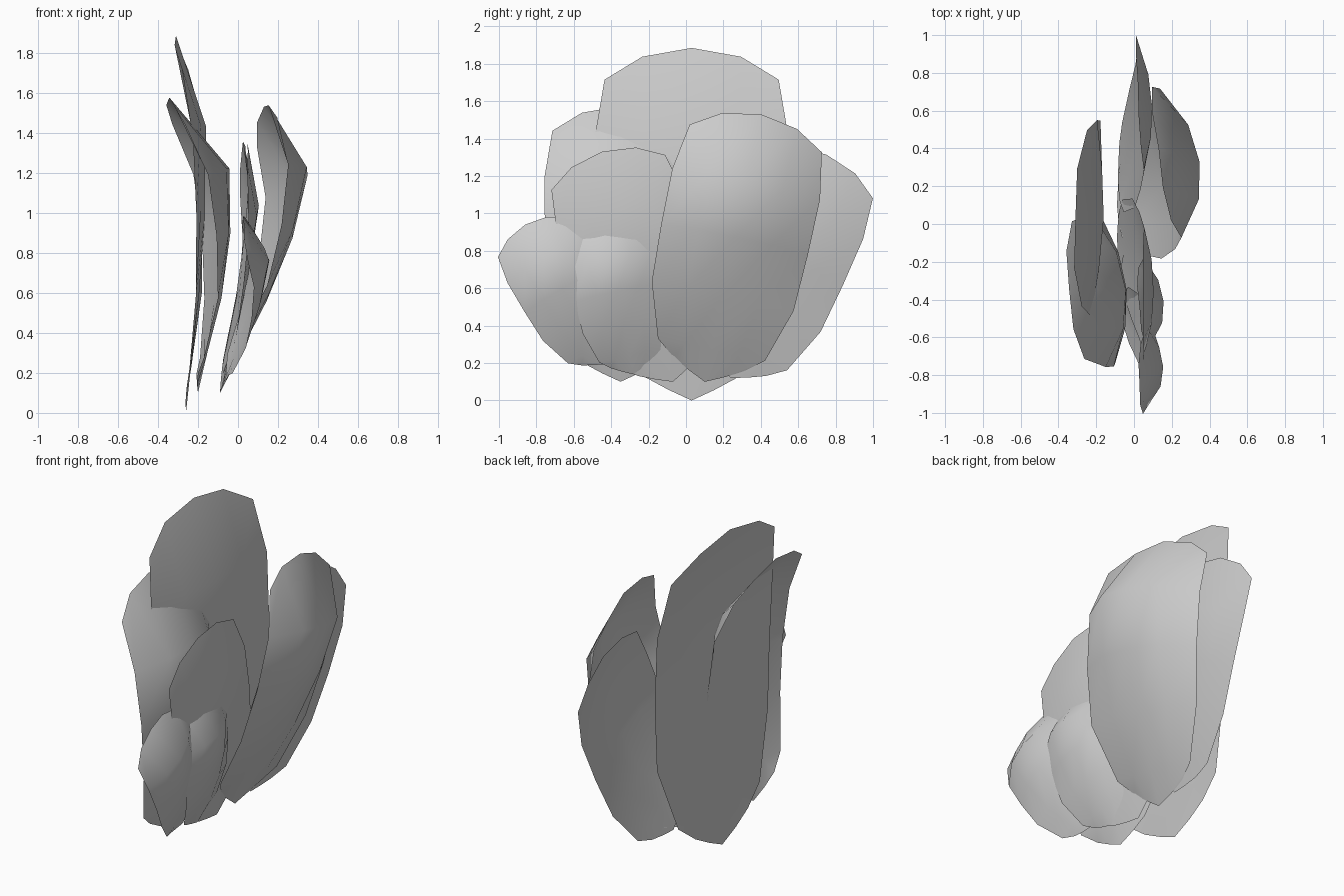
import bpy, bmesh
from mathutils import Vector

if "Cube" in bpy.data.objects:
    bpy.data.objects.remove(bpy.data.objects["Cube"])

# Shared petal template, per row: (t centre, t mid, t edge), half width, bulge at (centre, mid, edge)
ROWS = [
    ((0.0, 0.03, 0.065), 0.13, (0.0, 0.0, 0.02)),
    ((0.12, 0.12, 0.12), 0.20, (0.22, 0.20, 0.14)),
    ((0.32, 0.32, 0.32), 0.265, (0.60, 0.55, 0.42)),
    ((0.54, 0.54, 0.53), 0.274, (0.90, 0.80, 0.50)),
    ((0.76, 0.76, 0.74), 0.276, (1.0, 0.88, 0.45)),
    ((1.0, 0.975, 0.91), 0.247, (0.0, 0.0, 0.13)),
]
CROWN = (0, 0.14, 0.247)


def petal(name, base, tip, bulge, yaw=0.0, flat=0.0):
    """Cupped thin petal from base to tip, bulging towards +x; yaw turns it, flat opens the rim."""
    base, tip = Vector(base), Vector(tip)
    axis = tip - base
    length = Vector((0, axis.y, axis.z)).length
    side = Vector((0, axis.z, -axis.y)) / length
    bm = bmesh.new()
    grid = []
    for n, (ts, half, bs) in enumerate(ROWS):
        row = []
        for c in (-2, -1, 0, 1, 2):
            k = abs(c)
            w = half * c / 2
            if n == len(ROWS) - 1:       # rounded crown
                w = CROWN[k] if c > 0 else -CROWN[k]
            p = base + axis * ts[k] + side * (w * length)
            b = bs[k] + (flat * min(1, ts[k] * 3) if k == 2 else 0)
            p.x += length * (bulge * b + yaw * w * min(1, ts[k] * 3))
            row.append(bm.verts.new(p))
        grid.append(row)
    for lo, hi in zip(grid, grid[1:]):
        for i in range(4):
            f = bm.faces.new((lo[i], lo[i + 1], hi[i + 1], hi[i]))
            f.smooth = True
    me = bpy.data.meshes.new(name)
    bm.to_mesh(me)
    bm.free()
    ob = bpy.data.objects.new(name, me)
    bpy.context.collection.objects.link(ob)
    return ob


# Back petals
petal("back_tall_petal", (-0.26, 0.03, 0.0), (-0.31, 0.03, 1.885), 0.073, 0.03, 0.18)
petal("back_left_petal", (-0.20, -0.35, 0.10), (-0.343, -0.35, 1.575), 0.18, -0.09)
# Middle petals
petal("middle_right_petal", (-0.085, 0.24, 0.12), (0.02, 0.75, 1.315), 0.077, -0.04)
petal("middle_left_petal", (-0.09, -0.07, 0.10), (0.05, -0.45, 1.33), 0.068)
# Front petals
petal("front_large_petal", (-0.09, 0.10, 0.10), (0.13, 0.40, 1.53), 0.185, -0.14)
petal("front_small_petal_outer", (-0.06, -0.43, 0.195), (0.03, -0.86, 0.94), 0.17, -0.03)
petal("front_small_petal_inner", (-0.07, -0.28, 0.14), (0.03, -0.45, 0.96), 0.18, -0.09)
